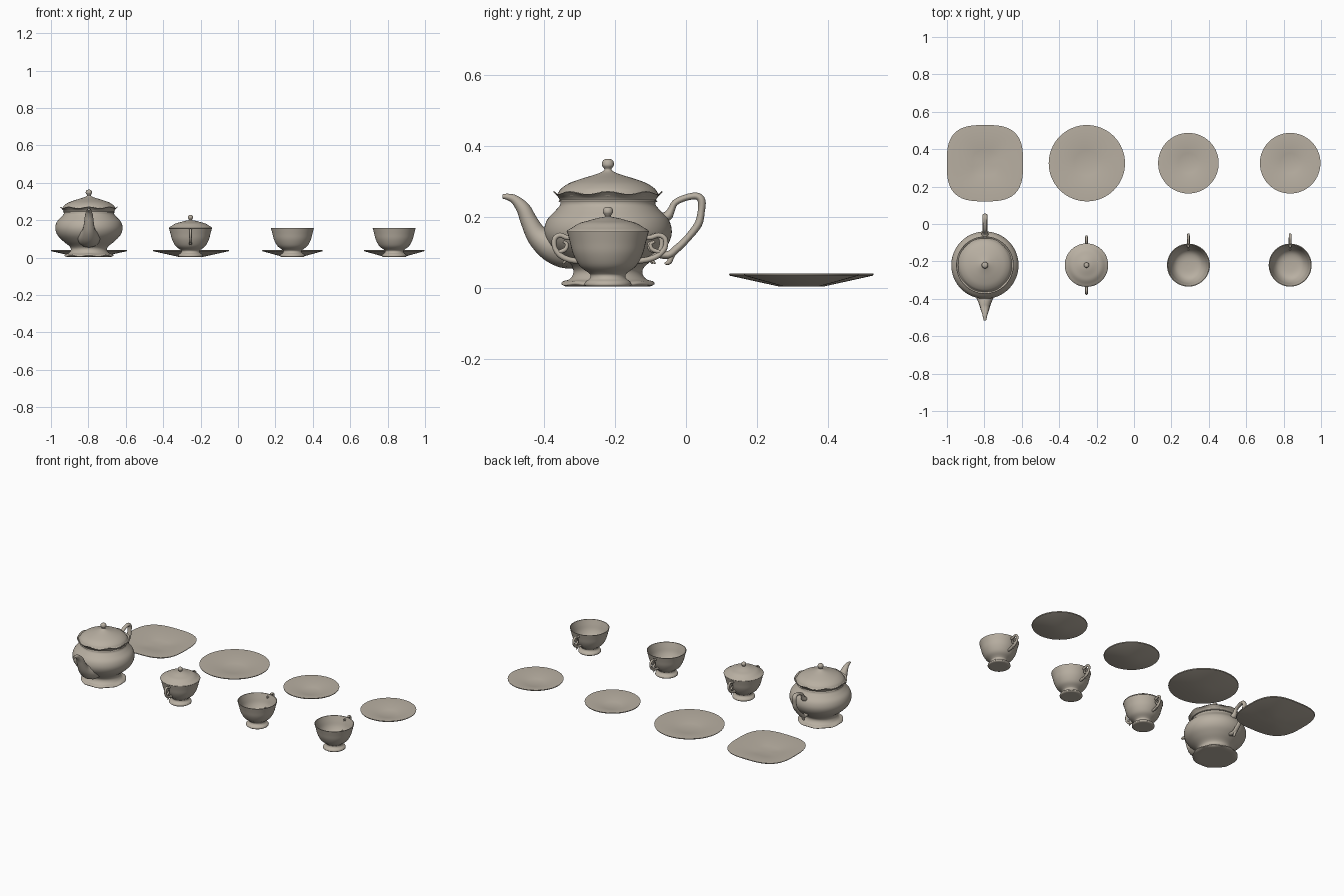
import bpy
import bmesh
import math
from mathutils import Vector

default_cube = bpy.data.objects.get("Cube")
if default_cube:
    bpy.data.objects.remove(default_cube, do_unlink=True)

porcelain = bpy.data.materials.new("warm grey porcelain")
porcelain.use_nodes = True
colour = (0.48, 0.43, 0.36, 1)
porcelain.diffuse_color = colour
porcelain.node_tree.nodes["Principled BSDF"].inputs["Base Color"].default_value = colour


def smooth_path(points, steps=4):
    """Catmull-Rom curve through the points; a doubled point makes a corner."""
    points = [Vector(p) for p in points]
    padded = [points[0]] + points + [points[-1]]
    result = []
    for a, b, c, d in zip(padded, padded[1:], padded[2:], padded[3:]):
        if (b - c).length < 1e-6:
            continue
        for step in range(steps):
            t = step / steps
            result.append(b + (c - a) * (t / 2)
                          + (a * 2 - b * 5 + c * 4 - d) * (t * t / 2)
                          + (b * 3 - a - c * 3 + d) * (t ** 3 / 2))
    return result + [points[-1]]


def skin(name, rings, location):
    """Join closed rings of points into one smooth solid with capped ends."""
    bm = bmesh.new()
    loops = [[bm.verts.new(p) for p in ring] for ring in rings]
    count = len(loops[0])
    for lower, upper in zip(loops, loops[1:]):
        for i in range(count):
            j = (i + 1) % count
            bm.faces.new((lower[i], lower[j], upper[j], upper[i]))
    bm.faces.new(loops[0])
    bm.faces.new(loops[-1])
    bmesh.ops.remove_doubles(bm, verts=bm.verts, dist=1e-5)
    bmesh.ops.recalc_face_normals(bm, faces=bm.faces)
    mesh = bpy.data.meshes.new(name)
    bm.to_mesh(mesh)
    bm.free()
    mesh.materials.append(porcelain)
    obj = bpy.data.objects.new(name, mesh)
    obj.location = (*location, 0)
    bpy.context.collection.objects.link(obj)
    bpy.ops.object.select_all(action="DESELECT")
    obj.select_set(True)
    bpy.context.view_layer.objects.active = obj
    bpy.ops.object.shade_smooth_by_angle(angle=math.radians(40))
    return obj


def lathe(name, profile, location, sides=48, power=2, curved=True):
    """Turn (radius, height, scallop) points; power above two squares the outline."""
    profile = [(*p, 0)[:3] for p in profile]
    rings = []
    for radius, height, scallop in smooth_path(profile) if curved else profile:
        ring = []
        for i in range(sides):
            angle = math.tau * i / sides
            c, s = math.cos(angle), math.sin(angle)
            reach = max(radius, 0) / (abs(c) ** power + abs(s) ** power) ** (1 / power)
            ring.append((c * reach, s * reach, height + scallop * math.cos(8 * angle)))
        rings.append(ring)
    return skin(name, rings, location)


def tube(name, path, location, width=1.0, side=1):
    """Sweep an oval along (distance, height, radius) points in the side plane."""
    path = smooth_path(path)
    rings = []
    for i, (distance, height, radius) in enumerate(path):
        along = path[min(i + 1, len(path) - 1)] - path[max(i - 1, 0)]
        normal = Vector((-along.y, along.x)).normalized()
        ring = []
        for k in range(14):
            angle = math.tau * k / 14
            across = math.cos(angle) * radius
            ring.append((math.sin(angle) * radius * width,
                         side * (distance + normal.x * across),
                         height + normal.y * across))
        rings.append(ring)
    return skin(name, rings, location)


def small_handle(name, location, side, reach=1.0):
    """Ear-shaped loop with a curl inside and a spur below."""
    ear = [(.095, .143, .007), (.115, .141, .007), (.135, .148, .007), (.15, .138, .007),
           (.15, .113, .007), (.135, .092, .008), (.112, .08, .008), (.085, .075, .008)]
    curl = [(.138, .1, .006), (.12, .108, .006), (.116, .123, .005), (.126, .13, .004)]
    spur = [(.118, .085, .006), (.122, .073, .004), (.128, .068, .002)]
    for part, path in (("loop", ear), ("curl", curl), ("spur", spur)):
        stretched = [(.095 + (d - .095) * reach, h, r) for d, h, r in path]
        tube(name + "_" + part, stretched, location, side=side)


# Teapot
row = -0.22
pot_place = (-0.797, row)
lathe("teapot_body", [
    (0, .003), (.118, .003), (.118, .003), (.131, .008, .002), (.127, .016, .002),
    (.108, .024), (.097, .042), (.104, .06), (.138, .088), (.168, .12), (.18, .155),
    (.172, .19), (.148, .217), (.134, .235), (.138, .252), (.154, .266, .004),
    (.154, .266, .004), (.15, .267, .004), (.132, .252), (.13, .24), (0, .24)],
    pot_place, sides=64)
lathe("teapot_lid", [
    (0, .25), (.13, .25), (.13, .25), (.145, .26), (.141, .266), (.132, .279),
    (.11, .294), (.078, .306), (.045, .316), (.022, .324), (.011, .331), (.011, .336),
    (.017, .345), (.015, .357), (.008, .362), (0, .363)], pot_place)
tube("teapot_spout", [
    (.09, .115, .062), (.13, .115, .058), (.165, .123, .045), (.199, .147, .031),
    (.222, .187, .024), (.238, .222, .02), (.262, .248, .013), (.283, .256, .009),
    (.297, .257, .006)], pot_place, width=1.1, side=-1)
tube("teapot_handle", [
    (.15, .197, .013), (.168, .202, .014), (.179, .22, .01), (.19, .24, .009),
    (.22, .254, .009), (.25, .258, .01), (.264, .245, .011), (.263, .215, .01),
    (.254, .178, .011), (.222, .137, .01), (.194, .11, .011), (.168, .092, .011),
    (.125, .1, .012)], pot_place, width=1.3)
tube("teapot_handle_spur", [
    (.185, .105, .01), (.178, .085, .008), (.172, .072, .007), (.16, .068, .003)], pot_place)

# Sugar bowl and teacups share one outer shape
cup_shape = [
    (0, .003), (.06, .003), (.06, .003), (.066, .008), (.063, .017), (.052, .025),
    (.049, .035), (.056, .043), (.08, .062), (.098, .095), (.107, .128), (.115, .158),
    (.115, .158), (.111, .158), (.111, .158), (.102, .128), (.092, .095), (.073, .066),
    (.045, .053), (0, .05)]
bowl_place = (-0.254, row)
lathe("sugar_bowl", cup_shape, bowl_place)
lathe("sugar_bowl_lid", [
    (0, .152), (.105, .152), (.105, .152), (.116, .157), (.112, .163), (.1, .17),
    (.08, .182), (.055, .189), (.03, .196), (.01, .2), (.009, .204), (.014, .212),
    (.013, .222), (.006, .227), (0, .227)], bowl_place)
for label, side in (("front", -1), ("back", 1)):
    small_handle("sugar_bowl_" + label + "_handle", bowl_place, side)

cup_columns = {"right": 0.291, "left": 0.835}
for label, column in cup_columns.items():
    lathe(label + "_teacup", cup_shape, (column, row))
    small_handle(label + "_teacup_handle", (column, row), 1, reach=1.2)


# Plates and saucers
def plate(name, column, radius, power=2):
    foot = radius * 0.3
    lathe(name, [(0, .003), (foot, .003), (radius * .99, .034), (radius, .039),
                 (radius * .98, .04), (foot * 1.1, .011), (0, .01)],
          (column, 0.325), sides=64, power=power, curved=False)


plate("square_plate", -0.797, 0.204, power=3)
plate("round_plate", -0.252, 0.204)
for label, column in cup_columns.items():
    plate(label + "_saucer", column, 0.162)
